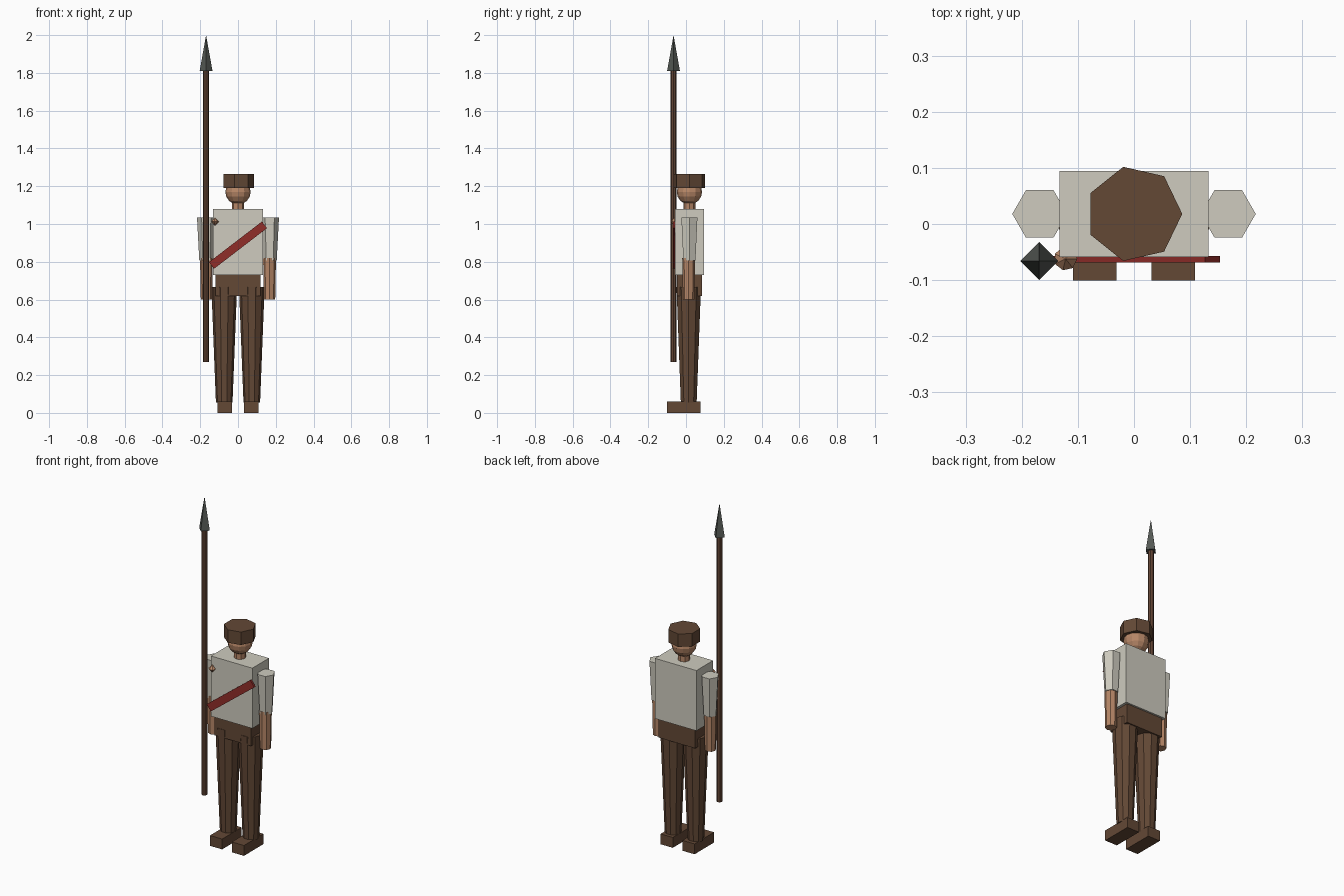
import bpy, bmesh
from math import sin, cos, pi, radians

if "Cube" in bpy.data.objects:
    bpy.data.objects.remove(bpy.data.objects["Cube"], do_unlink=True)


def material(name, r, g, b):
    m = bpy.data.materials.new(name)
    m.use_nodes = True
    m.diffuse_color = (r, g, b, 1)
    m.node_tree.nodes["Principled BSDF"].inputs["Base Color"].default_value = (r, g, b, 1)
    return m


BROWN = material("dark brown cloth", 0.125, 0.065, 0.036)
WOOD = material("spear wood", 0.125, 0.06, 0.036)
LINEN = material("pale linen", 0.62, 0.60, 0.52)
SKIN = material("skin", 0.47, 0.24, 0.135)
RED = material("red sash", 0.28, 0.027, 0.022)
STEEL = material("dark steel", 0.09, 0.10, 0.09)


def finish(name, bm, mat, loc):
    bmesh.ops.recalc_face_normals(bm, faces=bm.faces)
    mesh = bpy.data.meshes.new(name)
    bm.to_mesh(mesh)
    bm.free()
    mesh.materials.append(mat)
    ob = bpy.data.objects.new(name, mesh)
    ob.location = loc
    bpy.context.collection.objects.link(ob)
    return ob


def box(name, mat, loc, size):
    bm = bmesh.new()
    bmesh.ops.create_cube(bm, size=1)
    bmesh.ops.scale(bm, vec=size, verts=bm.verts)
    return finish(name, bm, mat, loc)


def lathe(name, mat, x, y, profile, sides):
    """Faceted solid from (radius, height) rings; radius 0 makes a point."""
    bm = bmesh.new()
    rings = []
    for r, z in profile:
        n = sides if r > 0 else 1
        rings.append([bm.verts.new((r * cos(2 * pi * i / sides),
                                    r * sin(2 * pi * i / sides), z)) for i in range(n)])
    for a, b in zip(rings, rings[1:]):
        for i in range(sides):
            j = (i + 1) % sides
            quad = [a[i % len(a)], a[j % len(a)], b[j % len(b)], b[i % len(b)]]
            bm.faces.new(list(dict.fromkeys(quad)))
    for ring in (rings[0], rings[-1]):
        if len(ring) > 1:
            bm.faces.new(ring)
    return finish(name, bm, mat, (x, y, 0))


MID = 0.018  # depth of the body axis

# Body
box("torso", LINEN, (0, MID, 0.905), (0.266, 0.153, 0.35))
box("hips", BROWN, (0, MID, 0.675), (0.236, 0.132, 0.11))

# Limbs, one set per side
for side, s in (("left", 1), ("right", -1)):
    lathe(side + "_sleeve", LINEN, s * 0.168, MID, [(0.037, 0.806), (0.049, 1.034)], 6)
    lathe(side + "_forearm", SKIN, s * 0.167, 0.014, [(0.03, 0.60), (0.034, 0.82)], 8)
    lathe(side + "_leg", BROWN, s * 0.073, 0.0145, [(0.044, 0.055), (0.068, 0.667)], 10)
    box(side + "_shoe", BROWN, (s * 0.07, -0.012, 0.03), (0.078, 0.178, 0.06))

# Head and cap
lathe("neck", SKIN, 0, MID, [(0.032, 1.07), (0.032, 1.12)], 8)
R = 0.067
head = [(R * sin(pi * i / 8), 1.17 - R * cos(pi * i / 8)) for i in range(1, 8)]
lathe("head", SKIN, 0, MID, [(0, 1.17 - R)] + head + [(0, 1.17 + R)], 12)
lathe("cap", BROWN, 0, MID, [(0.086, 1.19), (0.086, 1.265)], 7)

# Sash across the chest
sash = box("sash", RED, (0, -0.063, 0.888), (0.353, 0.012, 0.044))
sash.rotation_euler.y = radians(-37.5)

# Small hand beside the spear
lathe("raised_hand", SKIN, -0.122, -0.062, [(0, 0.99), (0.021, 1.012), (0, 1.034)], 7)

# Spear
lathe("spear_shaft", WOOD, -0.169, -0.066, [(0.016, 0.27), (0.016, 1.82)], 8)
lathe("spear_tip", STEEL, -0.169, -0.066, [(0.034, 1.81), (0, 2.0)], 4)
